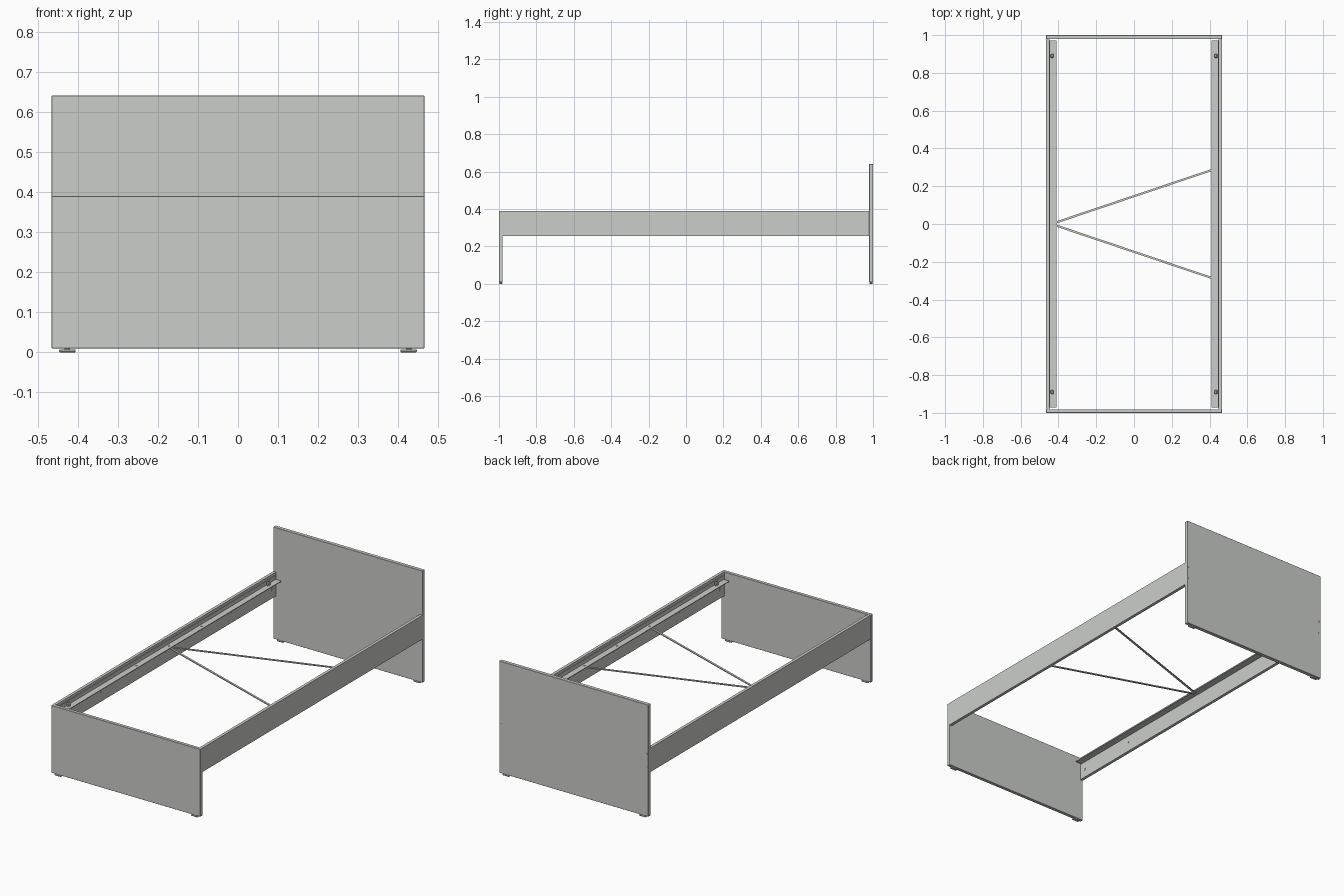
import bpy, math
from mathutils import Vector

if "Cube" in bpy.data.objects:
    bpy.data.objects.remove(bpy.data.objects["Cube"])

mat = bpy.data.materials.new("light_grey")
mat.diffuse_color = (0.60, 0.615, 0.585, 1)
mat.use_nodes = True
mat.node_tree.nodes["Principled BSDF"].inputs["Base Color"].default_value = mat.diffuse_color


def finish(ob, name):
    ob.name = name
    ob.data.name = name
    ob.data.materials.append(mat)
    return ob


def box(name, x, y, z, bevel=0.0):
    """Box from (min, max) ranges."""
    bpy.ops.mesh.primitive_cube_add(size=1, location=[(a + b) / 2 for a, b in (x, y, z)])
    ob = bpy.context.object
    ob.scale = [abs(b - a) for a, b in (x, y, z)]
    bpy.ops.object.transform_apply(location=False, rotation=False, scale=True)
    if bevel:
        m = ob.modifiers.new("bevel", 'BEVEL')
        m.width = bevel
        m.segments = 1
    return finish(ob, name)


def disc(name, loc, r, depth, rot=(0, 0, 0)):
    bpy.ops.mesh.primitive_cylinder_add(vertices=20, radius=r, depth=depth, location=loc, rotation=rot)
    bpy.ops.object.shade_smooth_by_angle()
    return finish(bpy.context.object, name)


def bar(name, a, b, width, thick):
    """Flat bar between two points."""
    a, b = Vector(a), Vector(b)
    d = b - a
    ob = box(name, (-d.length / 2, d.length / 2), (-width / 2, width / 2), (-thick / 2, thick / 2))
    ob.location = (a + b) / 2
    ob.rotation_euler.z = math.atan2(d.y, d.x)
    return ob


W = 0.465       # half width
RAIL_T = 0.017  # rail thickness
LEDGE = 0.352   # top of slat support

# End boards
box("headboard", (-W, W), (0.979, 1.0), (0.01, 0.64), 0.001)
box("footboard", (-W, W), (-1.0, -0.981), (0.01, 0.39), 0.001)

for s, side in ((-1, "left"), (1, "right")):
    inner = s * (W - RAIL_T)
    # Side rail
    box(side + "_rail", sorted((inner, s * W)), (-0.981, 0.979), (0.255, 0.39))
    # Angle-iron slat support: ledge plus upright flange
    box(side + "_slat_ledge", sorted((inner, s * 0.411)), (-0.972, 0.972), (LEDGE - 0.004, LEDGE))
    box(side + "_ledge_flange", sorted((inner, inner - s * 0.003)), (-0.972, 0.972), (LEDGE, LEDGE + 0.022))
    # Ledge bolts
    for y in (-0.29, 0, 0.29):
        disc(side + "_ledge_bolt", (s * 0.43, y, LEDGE), 0.005, 0.006)
        disc(side + "_rail_screw", (inner, y * 2, 0.31), 0.004, 0.003, (0, math.pi / 2, 0))
    for e, end in ((-1, "foot"), (1, "head")):
        # Slat stop and cam lock near each end of the rail
        box(f"{side}_{end}_slat_stop", sorted((s * 0.425, s * 0.441)),
            sorted((e * 0.88, e * 0.90)), (LEDGE, LEDGE + 0.02), 0.003)
        disc(f"{side}_{end}_cam_lock", (inner, e * 0.95, 0.305), 0.012, 0.003, (0, math.pi / 2, 0))
        # Foot pad under the end board
        yc = 0.9895 if e > 0 else -0.9905
        box(f"{side}_{end}_foot_pad", sorted((s * 0.405, s * 0.446)), (yc - 0.009, yc + 0.009), (0, 0.0075), 0.002)
        disc(f"{side}_{end}_foot_stem", (s * 0.4255, yc, 0.0085), 0.007, 0.005)
    # Screw heads on the back of the headboard
    for z in (0.285, 0.36):
        disc(side + "_headboard_screw", (s * 0.456, 1.0, z), 0.006, 0.002, (math.pi / 2, 0, 0))

# V-shaped cross braces under the ledges
for e, end in ((-1, "foot"), (1, "head")):
    bar(end + "_brace", (-0.425, e * 0.004, 0.345), (0.43, e * 0.292, 0.345), 0.011, 0.005)
